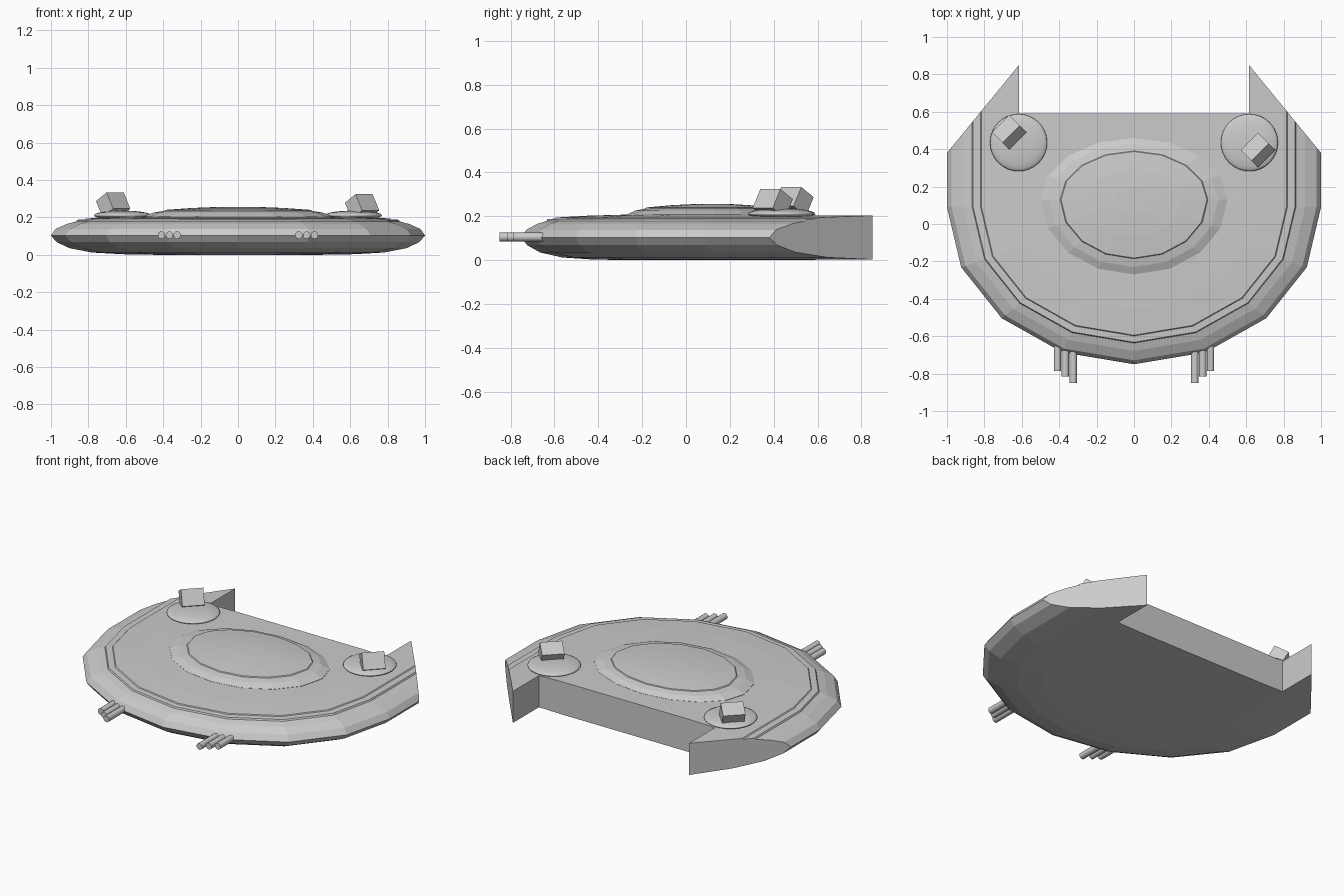
import bpy, bmesh
from math import sin, cos, pi, radians
from mathutils import Vector, Matrix

if "Cube" in bpy.data.objects:
    bpy.data.objects.remove(bpy.data.objects["Cube"])


def finish(bm, name):
    bmesh.ops.recalc_face_normals(bm, faces=bm.faces[:])
    mesh = bpy.data.meshes.new(name)
    bm.to_mesh(mesh)
    bm.free()
    ob = bpy.data.objects.new(name, mesh)
    bpy.context.collection.objects.link(ob)
    return ob


def loft(bm, profile, ring):
    """Stack closed rings ring(scale) at each height and cap both ends."""
    loops = [[bm.verts.new((x, y, z)) for x, y in ring(s)] for s, z in profile]
    n = len(loops[0])
    for a, b in zip(loops, loops[1:]):
        for i in range(n):
            j = (i + 1) % n
            bm.faces.new((a[i], a[j], b[j], b[i]))
    bm.faces.new(loops[0])
    bm.faces.new(loops[-1])


# Hull: half of a 16-sided disc in front, straight sides running back
def hull_ring(s):
    front = [(s * cos(pi + pi * i / 8), 0.09 + 0.84 * s * sin(pi + pi * i / 8))
             for i in range(9)]
    return front + [(s, 0.85), (-s, 0.85)]


hull_profile = [(0.45, 0.0), (0.62, 0.003), (0.78, 0.012), (0.90, 0.035),
                (0.97, 0.068), (1.0, 0.103), (0.975, 0.138), (0.915, 0.165),
                (0.865, 0.178), (0.86, 0.187), (0.82, 0.189), (0.815, 0.194),
                (0.65, 0.202), (0.45, 0.207)]
bm = bmesh.new()
loft(bm, hull_profile, hull_ring)
# Slanted cuts that shape the rear prongs
for side in (-1, 1):
    res = bmesh.ops.bisect_plane(
        bm, geom=bm.verts[:] + bm.edges[:] + bm.faces[:],
        plane_co=(side, 0.38, 0.1), plane_no=(side * 0.47, 0.385, 0),
        clear_outer=True)
    cut = [e for e in res['geom_cut'] if isinstance(e, bmesh.types.BMEdge)]
    edges = [e for e in cut if e.is_valid and e.is_boundary]
    bmesh.ops.holes_fill(bm, edges=edges, sides=0)
hull = finish(bm, "hull")

# Rear notch between the prongs
bm = bmesh.new()
bmesh.ops.create_cube(bm, size=1, matrix=Matrix.Translation((0, 0.99, 0.1))
                      @ Matrix.Diagonal((1.23, 0.8, 1, 1)))
notch = finish(bm, "notch_cutter")
notch.hide_render = True
notch.hide_viewport = True
mod = hull.modifiers.new("notch", 'BOOLEAN')
mod.object = notch
mod.operation = 'DIFFERENCE'
mod.solver = 'EXACT'


# Central raised deck, shorter behind than in front
def dome_ring(s):
    pts = []
    for i in range(16):
        a = 2 * pi * i / 16
        pts.append((0.5 * s * cos(a),
                    0.13 + (0.33 if sin(a) > 0 else 0.40) * s * sin(a)))
    return pts


bm = bmesh.new()
loft(bm, [(1.0, 0.19), (1.0, 0.208), (0.9, 0.226), (0.79, 0.235),
          (0.78, 0.24), (0.5, 0.25), (0.2, 0.256)], dome_ring)
finish(bm, "central_deck")

# Turret bases and their tilted blocks
for label, side, edge in (("left", -1, (-0.657, 0.48, 0.333)),
                          ("right", 1, (0.674, 0.385, 0.324))):
    bm = bmesh.new()
    bmesh.ops.create_uvsphere(
        bm, u_segments=32, v_segments=16, radius=1,
        matrix=Matrix.Translation((side * 0.617, 0.435, 0.211))
        @ Matrix.Diagonal((0.153, 0.153, 0.025, 1)))
    base = finish(bm, label + "_turret_base")
    for p in base.data.polygons:
        p.use_smooth = True

    # Block hangs from its upper front edge, pitched back, facing +x -y
    bm = bmesh.new()
    place = (Matrix.Translation(edge) @ Matrix.Rotation(radians(-45), 4, 'Z')
             @ Matrix.Rotation(radians(-30), 4, 'Y'))
    bmesh.ops.create_cube(bm, size=1, matrix=place
                          @ Matrix.Translation((-0.046, 0, -0.05))
                          @ Matrix.Diagonal((0.092, 0.13, 0.10, 1)))
    finish(bm, label + "_turret_block")

    # Three staggered gun barrels
    for i, (x, tip) in enumerate(((0.325, -0.85), (0.367, -0.815), (0.409, -0.787))):
        bm = bmesh.new()
        length = -0.58 - tip
        bmesh.ops.create_cone(
            bm, cap_ends=True, segments=16, radius1=0.02, radius2=0.02,
            depth=length,
            matrix=Matrix.Translation((side * x, tip + length / 2, 0.105))
            @ Matrix.Rotation(pi / 2, 4, 'X'))
        gun = finish(bm, f"{label}_barrel_{i + 1}")
        for p in gun.data.polygons:
            p.use_smooth = len(p.vertices) == 4
